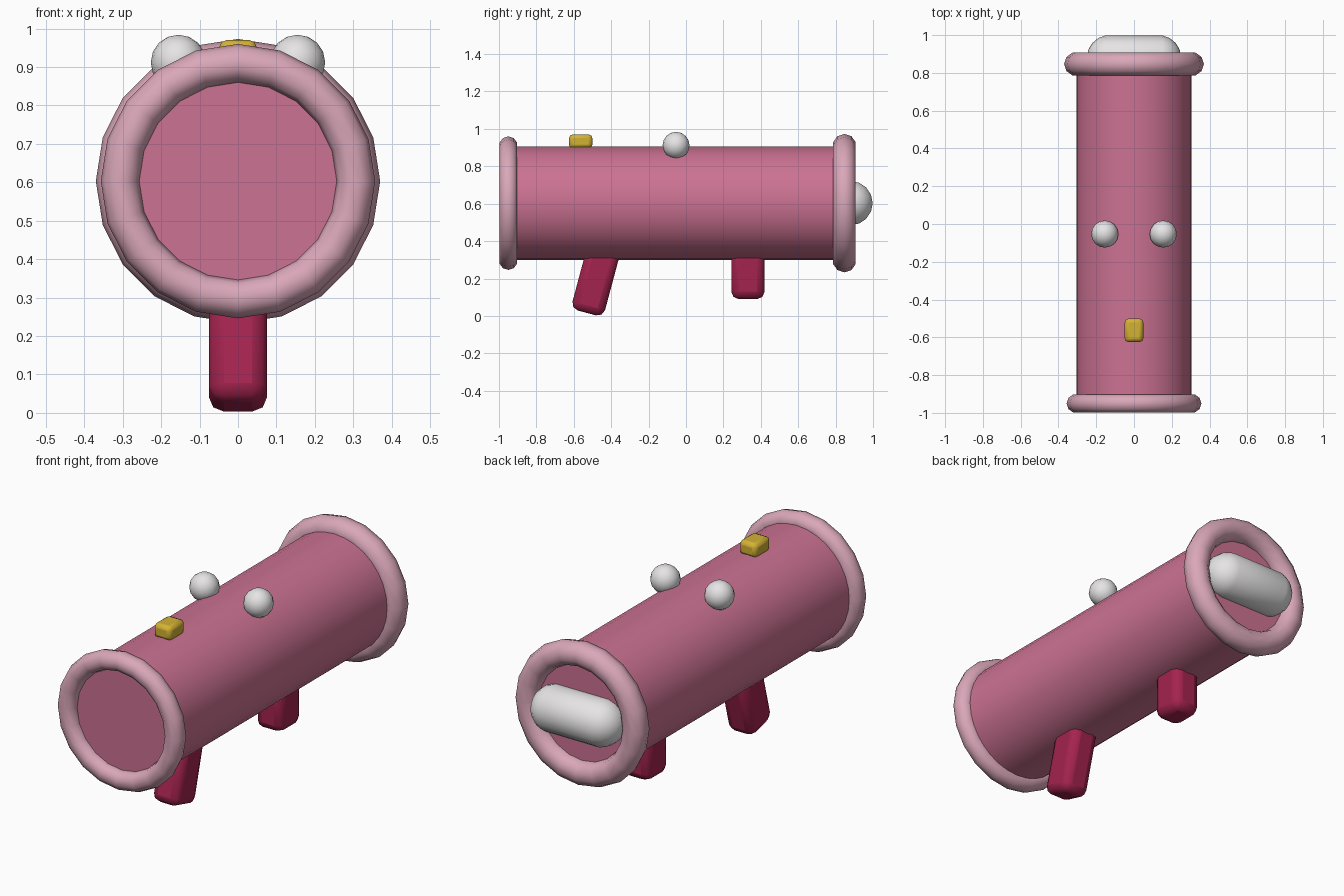
import bpy, math
from mathutils import Matrix

if "Cube" in bpy.data.objects:
    bpy.data.objects.remove(bpy.data.objects["Cube"])

AXIS_Z = 0.603


def srgb(r, g, b):
    return [((c / 255 + 0.055) / 1.055) ** 2.4 for c in (r, g, b)] + [1.0]


def material(name, *rgb):
    m = bpy.data.materials.new(name)
    m.diffuse_color = srgb(*rgb)
    m.use_nodes = True
    m.node_tree.nodes["Principled BSDF"].inputs["Base Color"].default_value = m.diffuse_color
    return m


ROSE = material("rose", 204, 114, 146)
PALE = material("pale_pink", 218, 167, 185)
CRIMSON = material("crimson", 164, 35, 78)
WHITE = material("white", 230, 228, 228)
YELLOW = material("yellow", 212, 178, 52)


def finish(name, mat, angle=40):
    o = bpy.context.object
    o.name = name
    o.data.materials.append(mat)
    bpy.ops.object.shade_smooth_by_angle(angle=math.radians(angle))
    return o


def ring(name, y, minor):
    bpy.ops.mesh.primitive_torus_add(major_radius=0.307, minor_radius=minor, major_segments=20,
                                     minor_segments=10, location=(0, y, AXIS_Z),
                                     rotation=(math.pi / 2, 0, 0))
    finish(name, PALE, 60)


def rounded_box(name, mat, size, centre, bevel, tilt=0):
    bpy.ops.mesh.primitive_cube_add(size=1)
    o = bpy.context.object
    o.data.transform(Matrix.Diagonal((*size, 1)))
    o.location = centre
    o.rotation_euler.x = tilt
    b = o.modifiers.new("rounding", "BEVEL")
    b.width, b.segments = bevel, 2
    finish(name, mat, 60)


# Tube body with closed ends
bpy.ops.mesh.primitive_cylinder_add(vertices=32, radius=0.304, depth=1.8,
                                    location=(0, -0.05, AXIS_Z), rotation=(math.pi / 2, 0, 0))
finish("tube_body", ROSE)

# End rings
ring("front_ring", -0.95, 0.05)
ring("rear_ring", 0.847, 0.063)

# Capsule across the rear end: a sphere pulled apart at its equator
bpy.ops.mesh.primitive_uv_sphere_add(segments=16, ring_count=9, radius=0.12,
                                     location=(0, 0.88, AXIS_Z), rotation=(0, math.pi / 2, 0))
for v in bpy.context.object.data.vertices:
    v.co.z += math.copysign(0.13, v.co.z)
finish("rear_capsule", WHITE, 60)

# Pair of knobs on top
for side, label in ((-1, "left"), (1, "right")):
    bpy.ops.mesh.primitive_uv_sphere_add(segments=16, ring_count=8, radius=0.072,
                                         location=(side * 0.155, -0.053, 0.912))
    finish(label + "_knob", WHITE, 60)

# Sight block on top
rounded_box("sight", YELLOW, (0.098, 0.125, 0.075), (0, -0.563, 0.933), 0.02)

# Grips: the front one leans, the rear one is upright
tilt = math.radians(-15)
half = 0.19
rounded_box("front_grip", CRIMSON, (0.152, 0.18, 2 * half),
            (0, -0.53 - half * math.sin(tilt), 0.016 + half * math.cos(tilt)), 0.04, tilt)
rounded_box("rear_grip", CRIMSON, (0.152, 0.178, 0.30), (0, 0.331, 0.24), 0.04)
